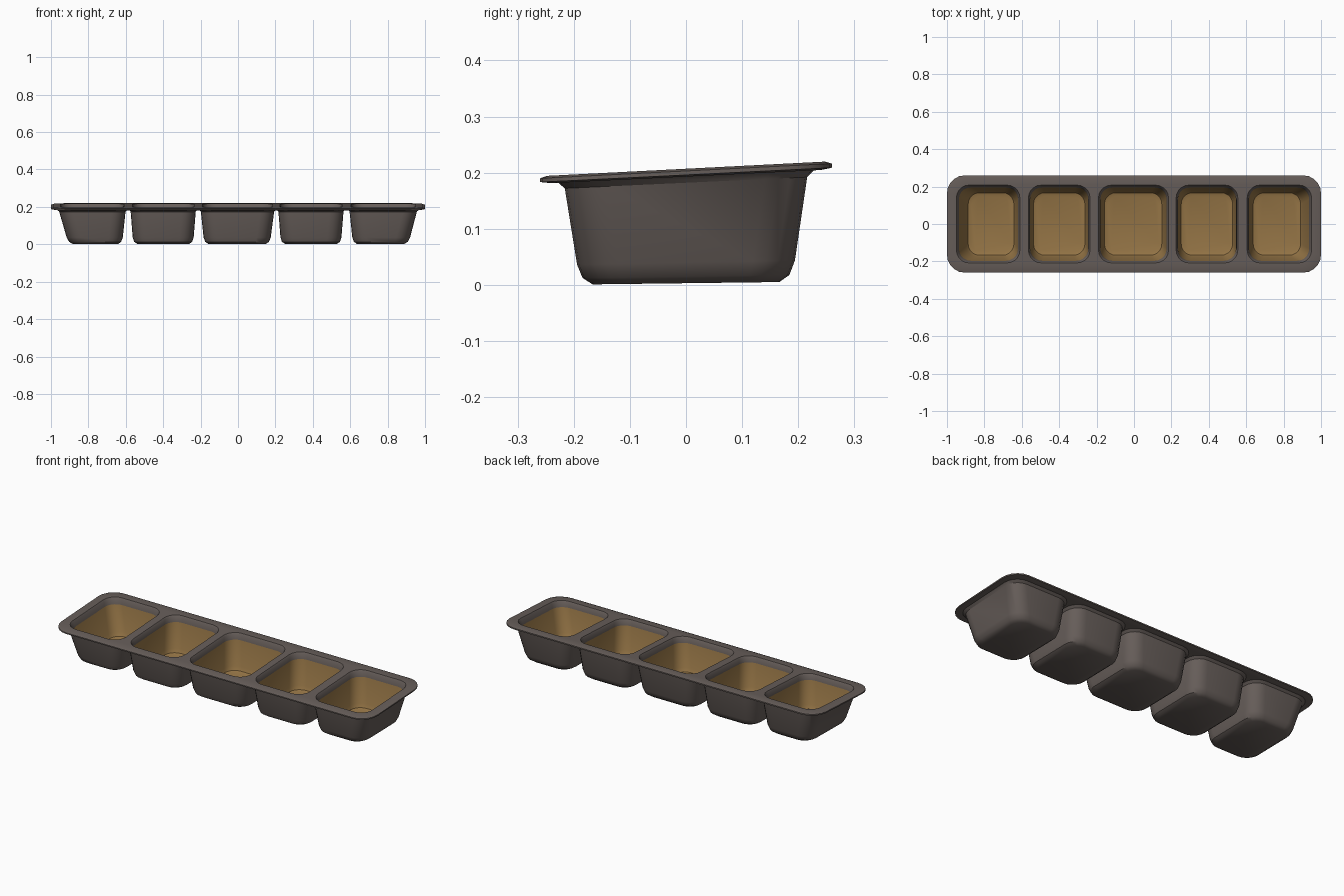
import bpy, bmesh, math

if "Cube" in bpy.data.objects:
    bpy.data.objects.remove(bpy.data.objects["Cube"])


def material(name, rgb):
    m = bpy.data.materials.new(name)
    m.diffuse_color = (*rgb, 1)
    m.use_nodes = True
    m.node_tree.nodes["Principled BSDF"].inputs["Base Color"].default_value = m.diffuse_color
    return m


SHELL = material("brown grey shell", (0.135, 0.112, 0.102))
GOLD = material("gold lining", (0.305, 0.18, 0.062))

# Outer walls of each cup: x range at the top, x range at the floor
CUPS = [((-0.96, -0.60), (-0.905, -0.62)),
        ((-0.575, -0.225), (-0.56, -0.24)),
        ((-0.20, 0.195), (-0.18, 0.17)),
        ((0.215, 0.565), (0.23, 0.55)),
        ((0.595, 0.96), (0.615, 0.91))]
TOP_Z, UNDER_Z = 0.207, 0.193


def rounded_loop(bm, x0, x1, y0, y1, r, z, n=5):
    """Counter-clockwise rounded rectangle, with the slight lean of the tray."""
    verts = []
    corners = [(x1 - r, y1 - r), (x0 + r, y1 - r), (x0 + r, y0 + r), (x1 - r, y0 + r)]
    for q, (cx, cy) in enumerate(corners):
        for i in range(n + 1):
            a = math.pi / 2 * (q + i / n)
            x, y = cx + r * math.cos(a), cy + r * math.sin(a)
            verts.append(bm.verts.new((x, y, z + y * (0.012 + 0.19 * z))))
    return verts


def cup_loop(bm, cup, inset, z):
    """Cross-section of a tapering cup at height z."""
    t = 1 - min(z / 0.195, 1)
    (a0, a1), (b0, b1) = cup
    x0, x1 = a0 + (b0 - a0) * t, a1 + (b1 - a1) * t
    y = 0.218 - 0.03 * t
    return rounded_loop(bm, x0 + inset, x1 - inset, -y + inset, y - inset,
                        0.075 - 0.6 * inset, z)


def bridge(bm, a, b, mat=0):
    for i in range(len(a)):
        j = (i + 1) % len(a)
        bm.faces.new((a[i], b[i], b[j], a[j])).material_index = mat


def finish(bm, name):
    mesh = bpy.data.meshes.new(name)
    bm.to_mesh(mesh)
    bm.free()
    mesh.materials.append(SHELL)
    mesh.materials.append(GOLD)
    obj = bpy.data.objects.new(name, mesh)
    bpy.context.collection.objects.link(obj)
    bpy.ops.object.select_all(action='DESELECT')
    obj.select_set(True)
    bpy.context.view_layer.objects.active = obj
    bpy.ops.object.shade_smooth_by_angle(angle=math.radians(35))


# Rim plate: rolled outer edge, top and underside pierced by the cups
bm = bmesh.new()
rings = [rounded_loop(bm, -1 + d, 1 - d, -0.26 + d, 0.26 - d, 0.095 - d, z)
         for d, z in [(0.012, TOP_Z), (0, 0.203), (0, 0.196), (0.02, UNDER_Z)]]
for a, b in zip(rings, rings[1:]):
    bridge(bm, a, b)
for outer, inset, z, up in [(rings[0], 0.010, TOP_Z, 1), (rings[-1], -0.010, UNDER_Z, -1)]:
    loops = [outer] + [cup_loop(bm, c, inset, z) for c in CUPS]
    edges = []
    for loop in loops:
        for i in range(len(loop)):
            pair = (loop[i], loop[(i + 1) % len(loop)])
            edges.append(bm.edges.get(pair) or bm.edges.new(pair))
    filled = bmesh.ops.triangle_fill(bm, use_beauty=True, edges=edges, normal=(0, 0, up))
    for f in filled["geom"]:
        if isinstance(f, bmesh.types.BMFace):
            f.normal_update()
            if f.normal.z * up < 0:
                f.normal_flip()
finish(bm, "rim")

# Cups: lining floor, up the inside, over the lip and down the outside
PROFILE = [(0.040, 0.014), (0.024, 0.020), (0.018, 0.040), (0.018, 0.174),
           (0.016, 0.198), (0.010, TOP_Z), (-0.010, UNDER_Z), (0, 0.182),
           (0, 0.040), (0.006, 0.015), (0.022, 0.003)]
for number, cup in enumerate(CUPS, 1):
    bm = bmesh.new()
    rings = [cup_loop(bm, cup, d, z) for d, z in PROFILE]
    bm.faces.new(rings[0]).material_index = 1
    for k, (a, b) in enumerate(zip(rings, rings[1:])):
        bridge(bm, a, b, 1 if k < 3 else 0)
    bm.faces.new(rings[-1][::-1])
    finish(bm, f"cup_{number}")
